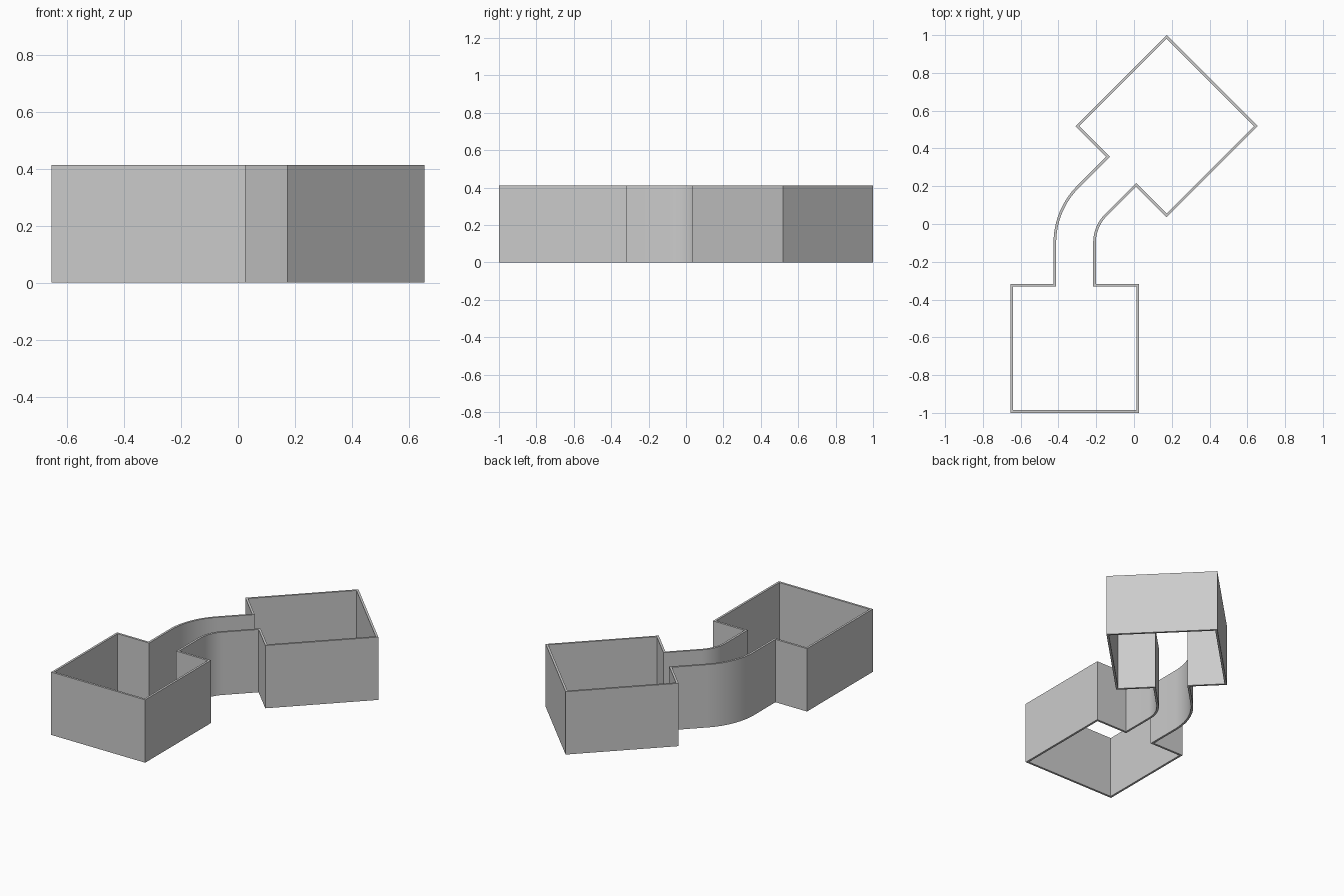
import bpy, bmesh
from math import sin, cos, tan, radians
from mathutils import Vector, Matrix

if "Cube" in bpy.data.objects:
    bpy.data.objects.remove(bpy.data.objects["Cube"])

T, HEIGHT = 0.014, 0.412          # wall thickness and height
H, W = 0.334, 0.105               # half room side, half corridor width
ROOM_A, ROOM_B = Vector((-0.314, -0.659)), Vector((0.173, 0.518))
BEND, STEPS = 0.315, 16           # corridor bend radius and smoothness


def room(centre, angle):
    """Square room outline, counter-clockwise, open at its doorway."""
    rot = Matrix.Rotation(radians(angle), 2)
    pts = [(-W, H), (-H, H), (-H, -H), (H, -H), (H, H), (W, H)]
    return [centre + rot @ Vector(p) for p in pts]


def bend(radius):
    """45 degree corridor wall arc, concentric for both walls."""
    corner_y = ROOM_B.y - ROOM_B.x + ROOM_A.x
    c = Vector((ROOM_A.x + BEND, corner_y - BEND * tan(radians(22.5))))
    angles = [radians(180 - 45 * i / STEPS) for i in range(STEPS + 1)]
    return [c + radius * Vector((cos(a), sin(a))) for a in angles]


def offset(path, d):
    """Mitred outward offset of a closed counter-clockwise path."""
    out = []
    for i, p in enumerate(path):
        a = (p - path[i - 1]).normalized()
        b = (path[(i + 1) % len(path)] - p).normalized()
        n1, n2 = Vector((a.y, -a.x)), Vector((b.y, -b.x))
        out.append(p + (n1 + n2) * d / (1 + n1.dot(n2)))
    return out


# One continuous wall around both rooms and the bent corridor
path = room(ROOM_A, 0) + bend(BEND - W) + room(ROOM_B, 135) + bend(BEND + W)[::-1]
bm = bmesh.new()
rings = [[bm.verts.new((p.x, p.y, z)) for p in offset(path, d)]
         for d, z in ((T / 2, 0), (T / 2, HEIGHT), (-T / 2, HEIGHT), (-T / 2, 0))]
n = len(path)
for k in range(4):
    lo, hi = rings[k], rings[(k + 1) % 4]
    for i in range(n):
        j = (i + 1) % n
        bm.faces.new((lo[i], lo[j], hi[j], hi[i]))
bmesh.ops.recalc_face_normals(bm, faces=bm.faces)
mesh = bpy.data.meshes.new("room_and_corridor_walls")
bm.to_mesh(mesh)
bm.free()
walls = bpy.data.objects.new("room_and_corridor_walls", mesh)
bpy.context.collection.objects.link(walls)
bpy.context.view_layer.objects.active = walls
walls.select_set(True)
bpy.ops.object.shade_smooth_by_angle(angle=radians(30))
